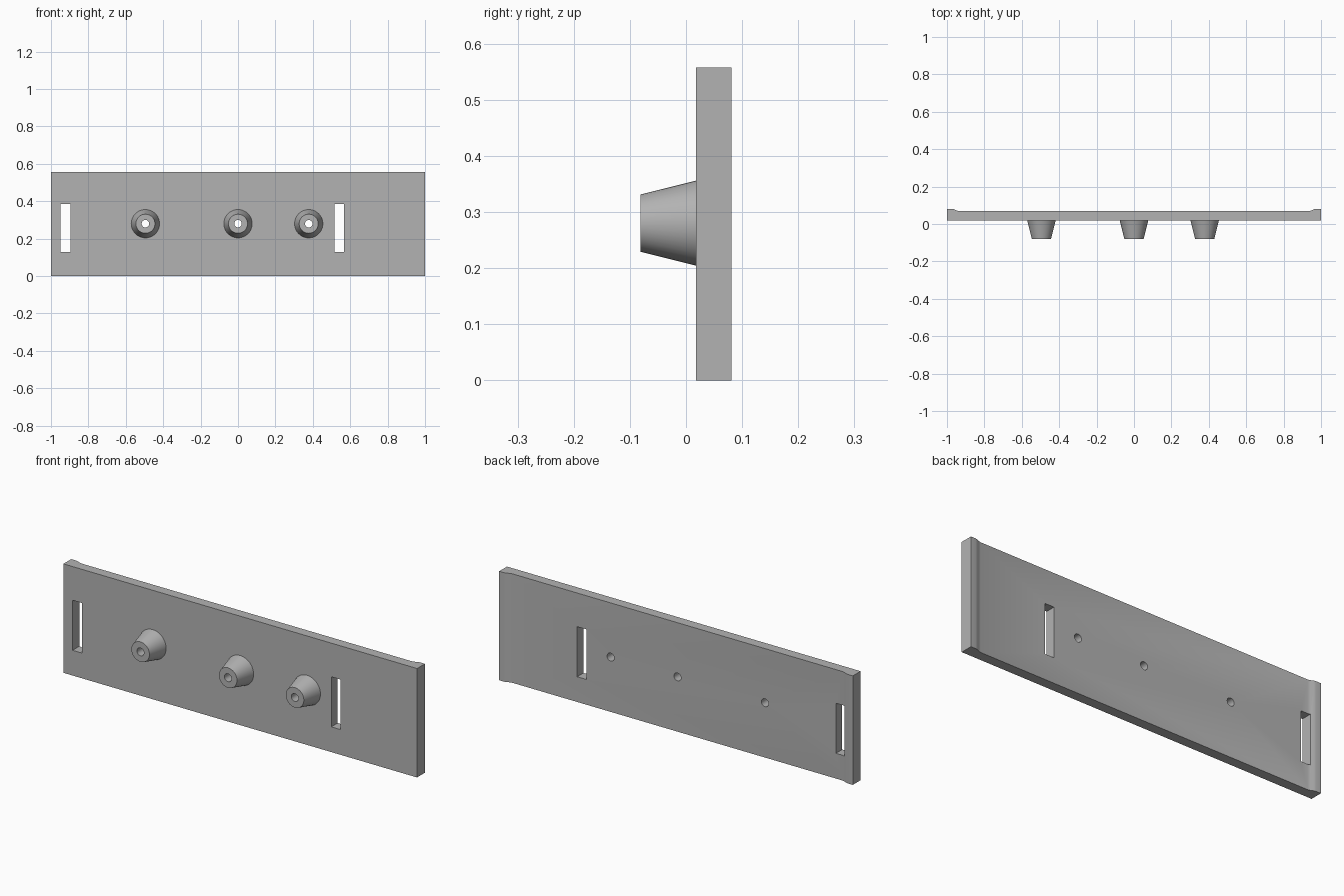
import bpy, bmesh
from math import pi
from mathutils import Matrix, Vector

cube = bpy.data.objects.get("Cube")
if cube:
    bpy.data.objects.remove(cube, do_unlink=True)

HEIGHT, MID_Z = 0.557, 0.28
FRONT, BACK, LIP, TIP = 0.018, 0.069, 0.081, -0.081
BOSS_X = (-0.495, 0.0, 0.378)
SLOT_X = (-0.922, 0.541)

grey = bpy.data.materials.new("mid grey")
grey.use_nodes = True
colour = (0.45, 0.45, 0.45, 1)
grey.diffuse_color = colour
grey.node_tree.nodes["Principled BSDF"].inputs["Base Color"].default_value = colour


def finish(name, bm):
    bmesh.ops.recalc_face_normals(bm, faces=bm.faces)
    mesh = bpy.data.meshes.new(name)
    bm.to_mesh(mesh)
    bm.free()
    mesh.materials.append(grey)
    obj = bpy.data.objects.new(name, mesh)
    bpy.context.collection.objects.link(obj)
    return obj


def cone(name, x, y0, y1, r0, r1):
    """Cone frustum along y, from y0 (radius r0) to y1 (radius r1)."""
    bm = bmesh.new()
    turn = Matrix.Translation((x, (y0 + y1) / 2, MID_Z)) @ Matrix.Rotation(pi / 2, 4, "X")
    bmesh.ops.create_cone(bm, cap_ends=True, segments=48, radius1=r0, radius2=r1,
                          depth=abs(y1 - y0), matrix=turn)
    return finish(name, bm)


def box(name, centre, size):
    bm = bmesh.new()
    bmesh.ops.create_cube(bm, size=1, matrix=Matrix.Translation(centre) @ Matrix.Diagonal((*size, 1)))
    return finish(name, bm)


def combine(target, tool, operation):
    mod = target.modifiers.new(tool.name, "BOOLEAN")
    mod.operation, mod.object, mod.solver = operation, tool, "EXACT"
    bpy.context.view_layer.objects.active = target
    bpy.ops.object.modifier_apply(modifier=mod.name)
    bpy.data.objects.remove(tool, do_unlink=True)


# Plate: mirrored profile with a raised lip at each end, extruded upward
half = [(1, FRONT), (1, LIP), (0.972, LIP), (0.963, 0.079), (0.947, 0.072), (0.935, BACK)]
outline = half + [(-x, y) for x, y in reversed(half)]
bm = bmesh.new()
base = bm.faces.new([bm.verts.new((x, y, 0)) for x, y in outline])
grown = bmesh.ops.extrude_face_region(bm, geom=[base], use_keep_orig=True)
bmesh.ops.translate(bm, vec=Vector((0, 0, HEIGHT)),
                    verts=[g for g in grown["geom"] if isinstance(g, bmesh.types.BMVert)])
plate = finish("mounting_plate", bm)

# Tapered bosses, sunk slightly into the plate, then drilled right through
for x in BOSS_X:
    combine(plate, cone("boss", x, 0.028, TIP, 0.0783, 0.051), "UNION")
for x in BOSS_X:
    combine(plate, cone("drill", x, 0.2, -0.2, 0.02, 0.02), "DIFFERENCE")

# Upright strap slots
for x in SLOT_X:
    combine(plate, box("slot", (x, 0.045, 0.257), (0.052, 0.3, 0.256)), "DIFFERENCE")

bpy.ops.object.select_all(action="DESELECT")
plate.select_set(True)
bpy.context.view_layer.objects.active = plate
bpy.ops.object.shade_smooth_by_angle(angle=pi / 6)
